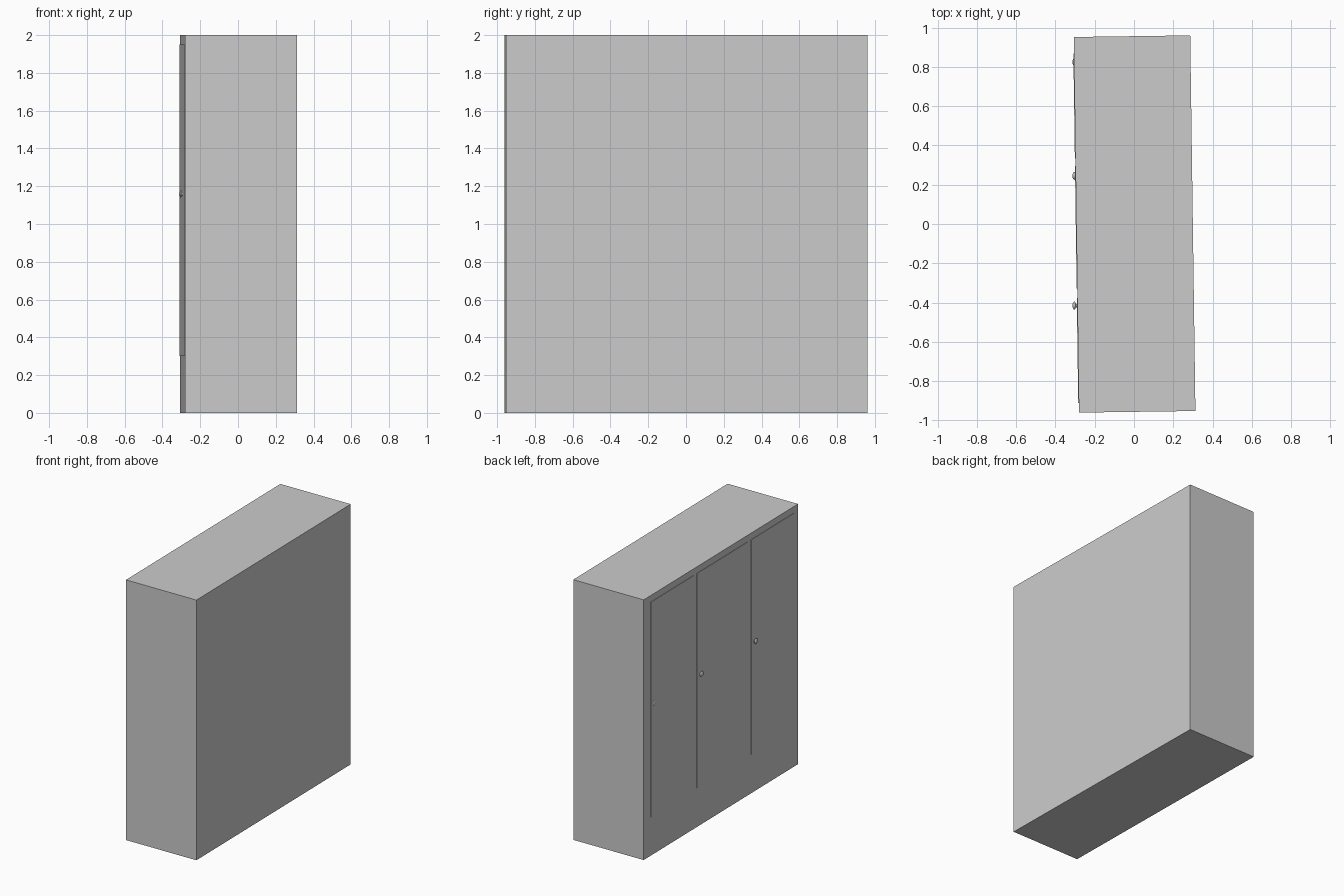
import bpy
from mathutils import Matrix

if "Cube" in bpy.data.objects:
    bpy.data.objects.remove(bpy.data.objects["Cube"])

ANGLE = 0.0138                      # whole wardrobe is turned slightly
W, L, H = 0.593, 1.912, 2.0
PLACE = Matrix.Translation((0.003, 0, 0)) @ Matrix.Rotation(ANGLE, 4, 'Z')


def box(name, lo, hi):
    """Box between two corners given in the wardrobe's own frame."""
    bpy.ops.mesh.primitive_cube_add(size=1)
    ob = bpy.context.object
    ob.name = name
    size = [b - a for a, b in zip(lo, hi)]
    mid = [(a + b) / 2 for a, b in zip(lo, hi)]
    ob.data.transform(PLACE @ Matrix.Translation(mid) @ Matrix.Diagonal((*size, 1)))
    return ob


def knob(name, y):
    """Flattened round knob with a short stem reaching into the door."""
    bpy.ops.mesh.primitive_uv_sphere_add(segments=24, ring_count=12, radius=1,
                                         location=(-0.304, y, 1.16))
    ob = bpy.context.object
    ob.name = name
    ob.scale = (0.009, 0.02, 0.02)
    bpy.ops.object.shade_smooth_by_angle()
    bpy.ops.mesh.primitive_cylinder_add(vertices=16, radius=0.009, depth=0.03,
                                        location=(-0.288, y, 1.16),
                                        rotation=(0, 1.5708, 0))
    stem = bpy.context.object
    stem.name = name + "_stem"
    bpy.ops.object.shade_smooth_by_angle()


# cabinet body
box("cabinet_body", (-W / 2, -L / 2, 0), (W / 2, L / 2, H))

# three thin doors on the -x face, each with a knob
front = -W / 2
doors = [("back", 0.337, 0.872, 0.825),
         ("middle", -0.325, 0.30, 0.245),
         ("front", -0.908, -0.373, -0.415)]
for label, y0, y1, ky in doors:
    box(label + "_door", (front - 0.003, y0, 0.30), (front + 0.01, y1, 1.95))
    knob(label + "_knob", ky)
